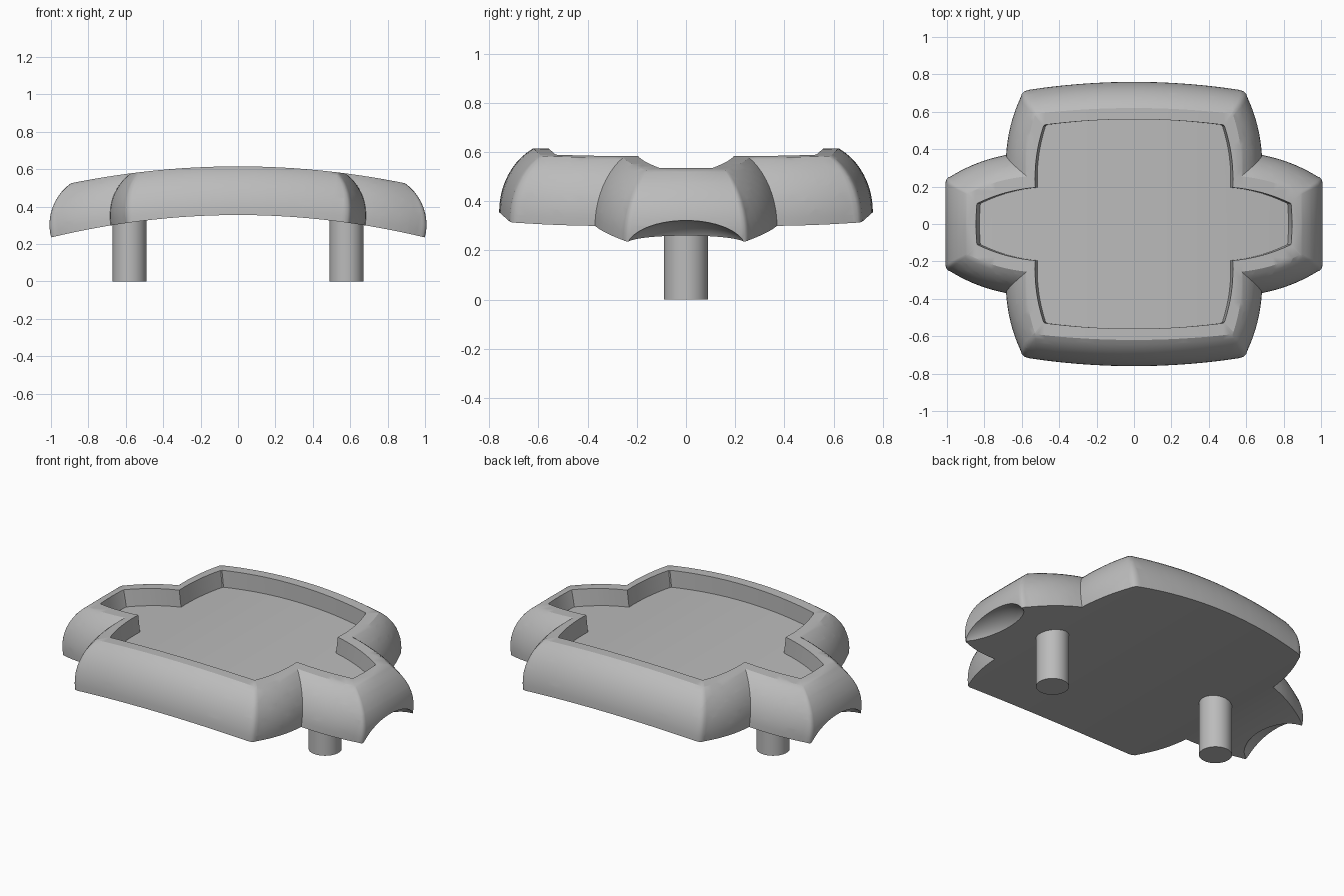
import bpy, bmesh, math
from mathutils import Vector

cube = bpy.data.objects.get("Cube")
if cube:
    bpy.data.objects.remove(cube, do_unlink=True)

grey = bpy.data.materials.new("plain grey")
grey.use_nodes = True
tone = (0.5, 0.5, 0.5, 1)
grey.diffuse_color = tone
grey.node_tree.nodes["Principled BSDF"].inputs["Base Color"].default_value = tone

HEIGHT, BASE, CURVE = 0.26, 0.355, 0.12


def arc(a, ctrl, b, n=8):
    """Curved edge from a up to, but not including, b."""
    a, ctrl, b = Vector(a), Vector(ctrl), Vector(b)
    return [a * (1 - t)**2 + ctrl * 2 * t * (1 - t) + b * t * t
            for t in (i / n for i in range(n))]


def bulged(a, b, amount):
    a, b = Vector(a), Vector(b)
    d = (b - a).normalized()
    return arc(a, (a + b) / 2 + Vector((-d.y, d.x)) * amount, b)


def cross_outline(front, c1, c2, notch, e1, e2, end):
    """Cross-shaped closed outline, mirrored from one quarter."""
    quarter = arc((0, front), (c1[0] / 2, front), c1)
    quarter += arc(c1, (c2[0] - 0.005, c1[1] - 0.005), c2, 3)
    quarter += bulged(c2, notch, 0.03) + bulged(notch, e1, 0.03)
    quarter += arc(e1, (e2[0] - 0.003, e1[1] - 0.004), e2, 3)
    quarter.append(Vector(e2))
    half = quarter + [Vector((end, 0))] + [Vector((p.x, -p.y)) for p in reversed(quarter)]
    return half + [Vector((-p.x, p.y)) for p in reversed(half[1:-1])]


def finish(obj, angle):
    obj.data.materials.clear()
    obj.data.materials.append(grey)
    bpy.ops.object.select_all(action='DESELECT')
    obj.select_set(True)
    bpy.context.view_layer.objects.active = obj
    bpy.ops.object.shade_smooth_by_angle(angle=math.radians(angle))


# Tray body: rounded outer wall, flat rim, sunken floor
base = cross_outline(0.76, (0.565, 0.717), (0.602, 0.68), (0.68, 0.37),
                     (0.975, 0.255), (1.0, 0.225), 1.0)
rim = cross_outline(0.62, (0.49, 0.59), (0.5, 0.58), (0.54, 0.255),
                    (0.835, 0.165), (0.84, 0.16), 0.842)
recess = cross_outline(0.56, (0.45, 0.53), (0.455, 0.525), (0.497, 0.195),
                       (0.79, 0.11), (0.793, 0.1), 0.797)

bm = bmesh.new()
rings = []
steps, sweep = 10, math.radians(65)
for i in range(steps + 1):
    t = sweep * i / steps
    inset = (1 - math.cos(t)) / (1 - math.cos(sweep))
    h = HEIGHT * math.sin(t) / math.sin(sweep)
    rings.append([bm.verts.new((*a.lerp(b, inset), h)) for a, b in zip(base, rim)])
for h in (HEIGHT, HEIGHT - 0.1):
    rings.append([bm.verts.new((p.x, p.y, h)) for p in recess])
for low, high in zip(rings, rings[1:]):
    for i in range(len(low)):
        j = (i + 1) % len(low)
        bm.faces.new((low[i], low[j], high[j], high[i]))
bm.faces.new(rings[0])
bm.faces.new(rings[-1])

# Slice across the length, then arch the whole body
for i in range(-19, 20):
    bmesh.ops.bisect_plane(bm, geom=bm.verts[:] + bm.edges[:] + bm.faces[:], dist=1e-5,
                           plane_co=(i * 0.05 + 0.0007, 0, 0), plane_no=(1, 0, 0))
bmesh.ops.triangulate(bm, faces=bm.faces[:])
for v in bm.verts:
    x, h = v.co.x, v.co.z
    slope = 2 * CURVE * x
    lift = h / math.sqrt(1 + slope * slope)
    v.co.x = x + lift * slope
    v.co.z = BASE + lift - CURVE * x * x
bmesh.ops.recalc_face_normals(bm, faces=bm.faces[:])
mesh = bpy.data.meshes.new("tray_body")
bm.to_mesh(mesh)
bm.free()
body = bpy.data.objects.new("tray_body", mesh)
bpy.context.collection.objects.link(body)

# Scooped underside at both ends
for side in (-1, 1):
    bpy.ops.mesh.primitive_uv_sphere_add(segments=48, ring_count=24, radius=1,
                                         location=(side * 1.02, 0, 0.2))
    cutter = bpy.context.object
    cutter.name = "scoop_cutter"
    cutter.hide_render = True
    cutter.scale = (0.149, 0.249, 0.122)
    bpy.context.view_layer.objects.active = body
    mod = body.modifiers.new("scoop", 'BOOLEAN')
    mod.operation, mod.solver, mod.object = 'DIFFERENCE', 'EXACT', cutter
    bpy.ops.object.modifier_apply(modifier=mod.name)
    bpy.data.objects.remove(cutter, do_unlink=True)
finish(body, 32)

# Round posts under each end
for side, name in ((-1, "right_post"), (1, "left_post")):
    bpy.ops.mesh.primitive_cylinder_add(vertices=48, radius=0.09, depth=0.38,
                                        location=(side * 0.58, 0, 0.19))
    post = bpy.context.object
    post.name = name
    finish(post, 32)
